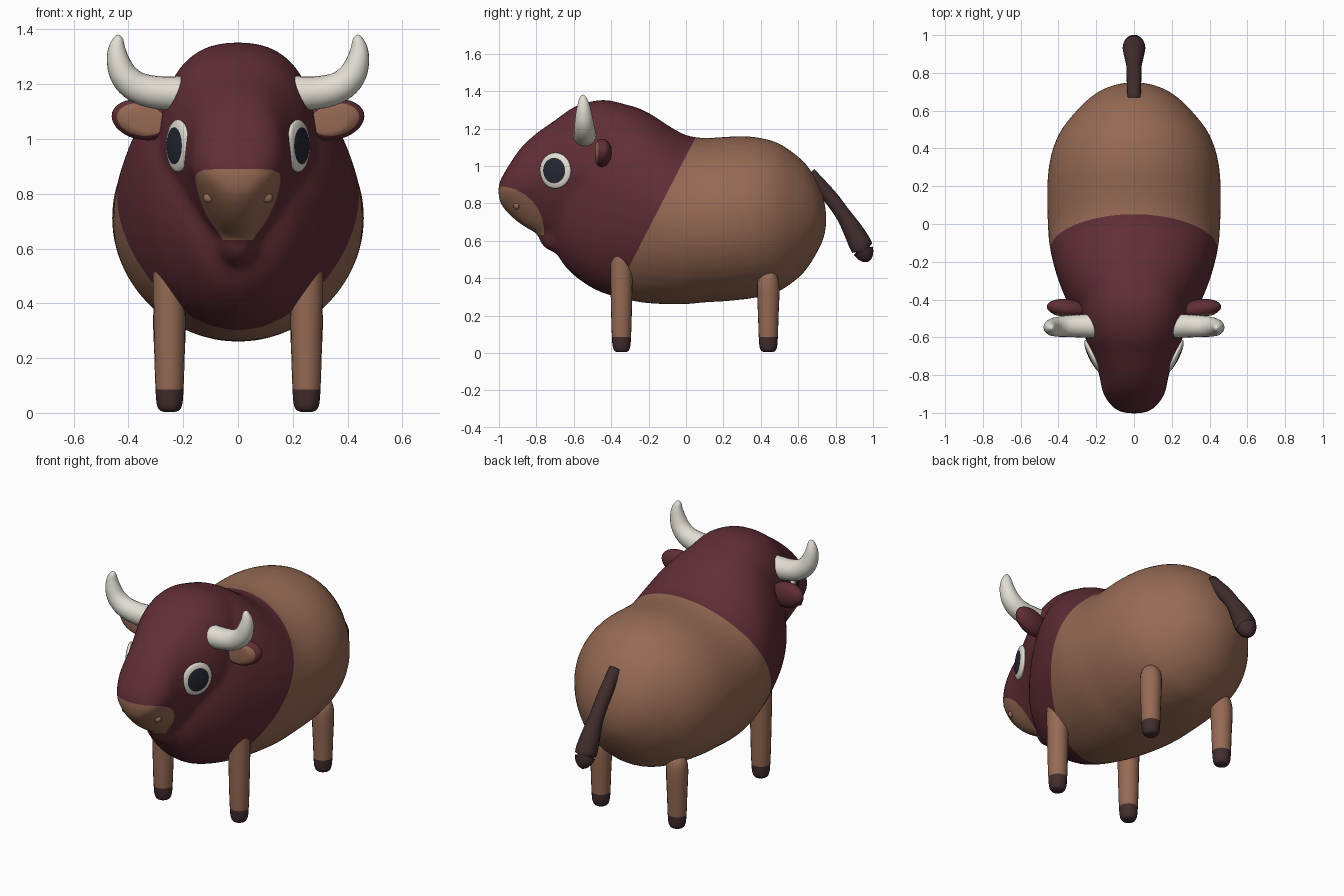
import bpy, bmesh, math
from mathutils import Vector, Matrix

if "Cube" in bpy.data.objects:
    bpy.data.objects.remove(bpy.data.objects["Cube"])


def material(name, rgb):
    m = bpy.data.materials.new(name)
    m.diffuse_color = (*rgb, 1)
    m.use_nodes = True
    m.node_tree.nodes["Principled BSDF"].inputs["Base Color"].default_value = m.diffuse_color
    return m


BROWN = material("brown hide", (0.305, 0.144, 0.089))
MAROON = material("maroon mane", (0.117, 0.027, 0.037))
DARK = material("dark hoof", (0.054, 0.026, 0.027))
IVORY = material("ivory", (0.76, 0.73, 0.65))
BLACK = material("pupil navy", (0.019, 0.021, 0.034))


def finish(name, bm, mats, rule=None):
    """Turn a bmesh into a smooth object, colouring faces by a rule."""
    bmesh.ops.recalc_face_normals(bm, faces=bm.faces)
    for f in bm.faces:
        f.smooth = True
        f.material_index = rule(f) if rule else 0
    me = bpy.data.meshes.new(name)
    bm.to_mesh(me)
    bm.free()
    for m in mats:
        me.materials.append(m)
    ob = bpy.data.objects.new(name, me)
    bpy.context.collection.objects.link(ob)
    return ob


def resample(pts, n):
    """Smooth spline through rows of numbers."""
    p = [Vector(q) for q in pts]
    p = [p[0] * 2 - p[1]] + p + [p[-1] * 2 - p[-2]]
    out = []
    for a, b, c, d in zip(p, p[1:], p[2:], p[3:]):
        for i in range(n):
            t = i / n
            out.append(0.5 * (2 * b + (c - a) * t + (2 * a - 5 * b + 4 * c - d) * t * t
                              + (3 * b - a - 3 * c + d) * t ** 3))
    return out + [p[-2]]


def skin(bm, rings):
    """Join rings of points into a closed skin."""
    vs = [[bm.verts.new(p) for p in r] for r in rings]
    n = len(vs[0])
    for a, b in zip(vs, vs[1:]):
        for i in range(n):
            bm.faces.new((a[i], a[(i + 1) % n], b[(i + 1) % n], b[i]))
    bm.faces.new(vs[0])
    bm.faces.new(vs[-1])


def hull(bm, sections, power, taper, n=40):
    """Loft of (y, top, bottom, half width) sections."""
    rings = []
    for y, top, bot, hw in resample(sections, 3):
        ring = []
        for i in range(n):
            a = 2 * math.pi * i / n
            c, s = math.cos(a), math.sin(a)
            c = math.copysign(abs(c) ** (2 / power), c)
            s = math.copysign(abs(s) ** (2 / power), s)
            ring.append((hw * c * (1 + taper * min(s, 0)), y,
                         (top + bot) / 2 + s * (top - bot) / 2))
        rings.append(ring)
    skin(bm, rings)


def tube(name, path, mats, rule=None, n=20, sub=4):
    """Round tube along (x, y, z, radius) points."""
    pts = resample(path, sub)
    rings = []
    for i, p in enumerate(pts):
        t = (pts[min(i + 1, len(pts) - 1)].xyz - pts[max(i - 1, 0)].xyz).normalized()
        ref = Vector((0, 1, 0)) if abs(t.y) < 0.4 else Vector((1, 0, 0))
        u = t.cross(ref).normalized()
        v = t.cross(u)
        rings.append([p.xyz + max(p.w, 0.002) * (u * math.cos(k * 2 * math.pi / n)
                      + v * math.sin(k * 2 * math.pi / n)) for k in range(n)])
    bm = bmesh.new()
    skin(bm, rings)
    return finish(name, bm, mats, rule)


def disc_sphere(name, loc, normal, radii, mats, rim=0.0):
    """Squashed sphere facing a direction; front centre within rim gets colour 1."""
    bm = bmesh.new()
    bmesh.ops.create_uvsphere(bm, u_segments=32, v_segments=24, radius=1)
    inner = {f.index for f in bm.faces if f.calc_center_median().z > 0
             and f.calc_center_median().xy.length < rim}
    z = Vector(normal).normalized()
    x = Vector((0, 0, 1)).cross(z).normalized()
    rot = Matrix((x, z.cross(x), z)).transposed().to_4x4()
    bmesh.ops.transform(bm, verts=bm.verts, matrix=Matrix.Translation(loc) @ rot
                        @ Matrix.Diagonal((*radii, 1)))
    return finish(name, bm, mats, lambda f: int(f.index in inner))


# Torso, head and dewlap blended into a single skin
bm = bmesh.new()
hull(bm, [(-.72, .85, .58, .07), (-.66, 1.0, .48, .18), (-.6, 1.1, .415, .24),
          (-.5, 1.25, .345, .31), (-.4, 1.33, .305, .36), (-.3, 1.325, .28, .4),
          (-.2, 1.285, .265, .43), (-.1, 1.22, .26, .45), (0, 1.165, .26, .457),
          (.1, 1.15, .27, .46), (.2, 1.155, .275, .46), (.3, 1.16, .285, .452),
          (.4, 1.15, .3, .43), (.5, 1.12, .33, .385), (.6, 1.05, .4, .305),
          (.65, 1.0, .455, .255), (.7, .92, .535, .19), (.735, .83, .61, .11),
          (.75, .75, .68, .03)], 2.0, 0)
hull(bm, [(-1.003, .9, .83, .045), (-.985, .94, .785, .095), (-.94, 1.015, .735, .14),
          (-.88, 1.1, .685, .17), (-.8, 1.175, .64, .185), (-.7, 1.245, .61, .22),
          (-.6, 1.315, .58, .26), (-.5, 1.347, .56, .285), (-.4, 1.35, .6, .285),
          (-.25, 1.305, .65, .28)], 2.4, 0.4)
bmesh.ops.create_uvsphere(bm, u_segments=24, v_segments=16, radius=1,
                          matrix=Matrix.Translation((0, -.685, .635))
                          @ Matrix.Diagonal((.075, .108, .1, 1)))
body = finish("body", bm, [BROWN, MAROON])
mod = body.modifiers.new("blend", 'REMESH')
mod.mode = 'VOXEL'
mod.voxel_size = 0.018
mod = body.modifiers.new("soften", 'SMOOTH')
mod.factor = 0.5
mod.iterations = 9
bpy.context.view_layer.update()
mesh = bpy.data.meshes.new_from_object(body.evaluated_get(bpy.context.evaluated_depsgraph_get()))
bpy.data.objects.remove(body)

# Cut clean colour borders: sloped mane edge and rounded muzzle edge
bm = bmesh.new()
bm.from_mesh(mesh)
mane_co, mane_no = Vector((0, .05, 1.15)), Vector((0, .68, -.35)).normalized()
muzzle = [(Vector((0, -1, .65)) + .24 * d, d) for d in
          (Vector((0, math.cos(a), math.sin(a))) for a in
           (math.radians(k) for k in range(-4, 100, 13)))]
muzzle.append((Vector((0, 0, .632)), Vector((0, 0, -1))))


def cut(co, no, y_max):
    faces = [f for f in bm.faces if f.calc_center_median().y < y_max]
    geom = set(faces)
    for f in faces:
        geom.update(f.edges)
        geom.update(f.verts)
    bmesh.ops.bisect_plane(bm, geom=list(geom), dist=1e-5, plane_co=co, plane_no=no)


cut(mane_co, mane_no, 9)
for co, no in muzzle:
    cut(co, no, -.7)


def hide_rule(f):
    c = f.calc_center_median()
    if (c - mane_co).dot(mane_no) > 0:
        return 0
    return 0 if all((c - co).dot(no) < 0 for co, no in muzzle) else 1


body = finish("body", bm, [BROWN, MAROON], hide_rule)
bpy.context.view_layer.update()


def on_body(origin, direction):
    """Point where a ray meets the skin."""
    hit, loc, _, _ = body.ray_cast(Vector(origin), Vector(direction).normalized())
    return loc if hit else Vector(origin)


for side, s in (("left", 1), ("right", -1)):
    # Legs with dark hooves
    for end, y, top in (("front", -.345, .575), ("rear", .44, .44)):
        x = s * .25
        tube(f"{end}_leg_{side}",
             [(x, y, .004, .022), (x, y, .012, .038), (x, y, .035, .047), (x, y, .085, .051),
              (x, y, .2, .055), (x, y, top - .1, .06), (x, y, top - .04, .052),
              (x, y, top - .01, .03), (x, y, top, .006)],
             [BROWN, DARK], lambda f: int(f.calc_center_median().z < .085))
    # Horns
    tube(f"horn_{side}",
         [(s * .2, -.54, 1.165, .064), (s * .3, -.54, 1.17, .06), (s * .37, -.542, 1.19, .056),
          (s * .415, -.545, 1.23, .051), (s * .436, -.547, 1.28, .043),
          (s * .442, -.548, 1.325, .033), (s * .438, -.55, 1.36, .021),
          (s * .436, -.55, 1.375, .011), (s * .435, -.55, 1.38, .003)], [IVORY])
    # Ears with brown inner face
    ear = disc_sphere(f"ear_{side}", (s * .35, -.448, 1.07), (s * .12, -1, 0),
                      (.112, .074, .05), [MAROON, BROWN], .77)
    for v in ear.data.vertices:
        v.co.z += (abs(v.co.x) - .35) * .12
        if v.co.y < -.485:
            v.co.y = -.485 + (v.co.y + .485) * .2
    # Eyes
    n = Vector((s * .9, -.43, 0))
    p = on_body(Vector((s * .222, -.7, .975)) + n * .5, -n)
    disc_sphere(f"eye_{side}", p, n, (.092, .096, .022), [IVORY, BLACK], .66)
    # Nostrils
    p = on_body((s * .108, -2, .785), (0, 1, 0))
    disc_sphere(f"nostril_{side}", p, (s * .4, -1, 0), (.02, .018, .014), [BROWN])

# Tail
tube("tail", [(0, .66, .96, .035), (0, .77, .835, .039), (0, .84, .74, .041),
              (0, .89, .66, .052), (0, .935, .575, .06), (0, .957, .525, .048),
              (0, .968, .497, .026), (0, .972, .487, .005)], [DARK])
